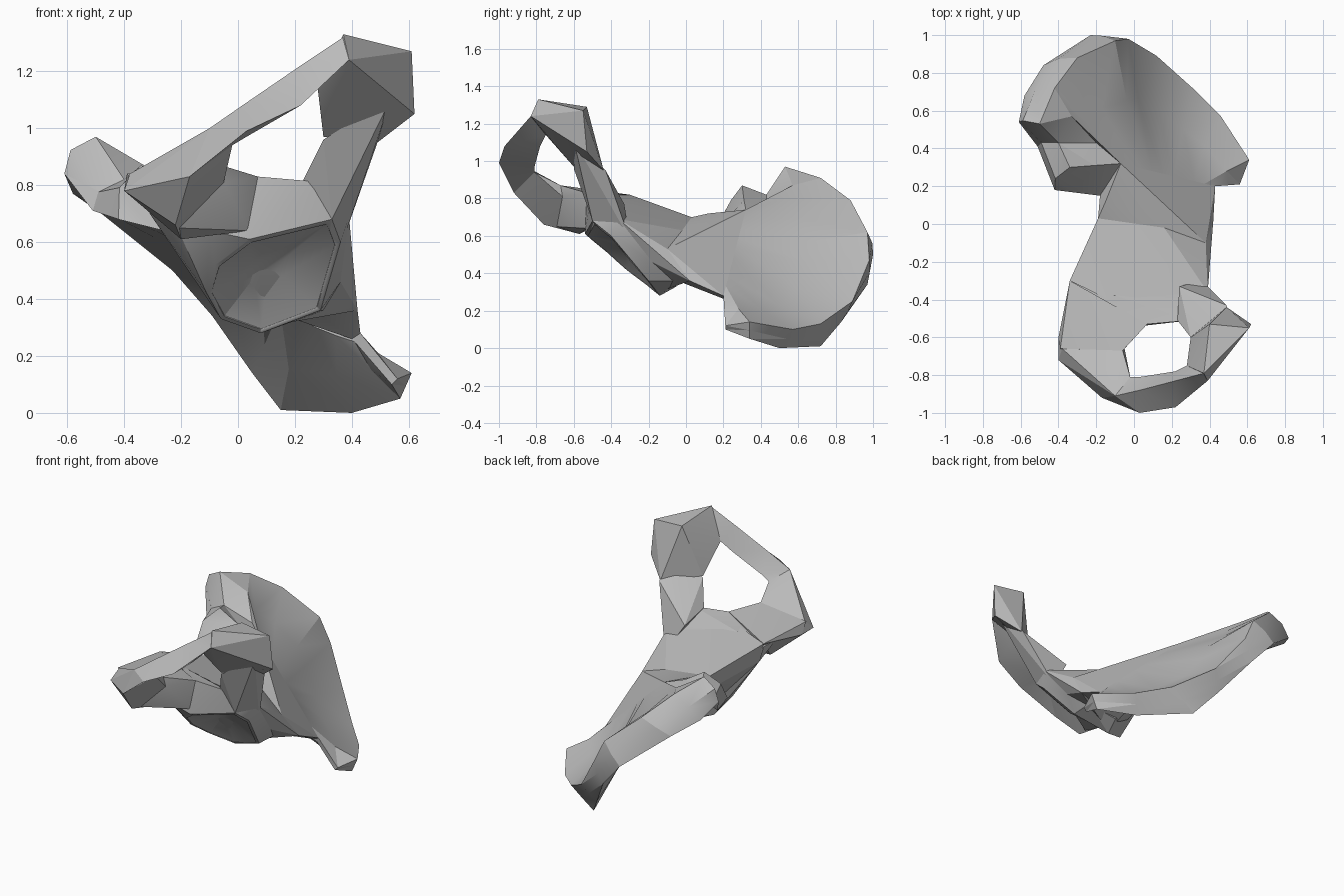
import bpy
import bmesh
from mathutils import Vector

cube = bpy.data.objects.get("Cube")
if cube:
    bpy.data.objects.remove(cube, do_unlink=True)

bone = bpy.data.materials.new("bone grey")
bone.use_nodes = True
bone.diffuse_color = (0.5, 0.5, 0.5, 1)
bone.node_tree.nodes["Principled BSDF"].inputs["Base Color"].default_value = bone.diffuse_color


def finish(name, bm, angle=0.35):
    """Turn a bmesh into a named, shaded object."""
    bmesh.ops.recalc_face_normals(bm, faces=bm.faces[:])
    mesh = bpy.data.meshes.new(name)
    bm.to_mesh(mesh)
    bm.free()
    mesh.materials.append(bone)
    obj = bpy.data.objects.new(name, mesh)
    bpy.context.collection.objects.link(obj)
    bpy.ops.object.select_all(action='DESELECT')
    obj.select_set(True)
    bpy.context.view_layer.objects.active = obj
    bpy.ops.object.shade_smooth_by_angle(angle=angle)
    return obj


def hull(name, points):
    """Faceted solid wrapped around a few landmark points."""
    bm = bmesh.new()
    verts = [bm.verts.new(p) for p in points]
    result = bmesh.ops.convex_hull(bm, input=verts)
    loose = {v for v in result["geom_interior"] if isinstance(v, bmesh.types.BMVert)}
    bmesh.ops.delete(bm, geom=list(loose), context='VERTS')
    return finish(name, bm)


def loft(name, sections):
    """Skin closed cross-sections one after another and cap both ends."""
    bm = bmesh.new()
    rings = [[bm.verts.new(p) for p in section] for section in sections]
    for a, b in zip(rings, rings[1:]):
        for i in range(len(a)):
            k = (i + 1) % len(a)
            bm.faces.new((a[i], a[k], b[k], b[i]))
    bm.faces.new(rings[0])
    bm.faces.new(rings[-1])
    bmesh.ops.remove_doubles(bm, verts=bm.verts[:], dist=.0005)
    bmesh.ops.triangulate(bm, faces=bm.faces[:])
    return finish(name, bm)


# Wing: broad hollow plate fanning from the neck to a thick curved crest
crest = [  # upper lip, lower lip
    ((-.34, .3, .87), (-.42, .18, .68)),
    ((-.4, .43, .82), (-.51, .41, .71)),
    ((-.5, .53, .97), (-.61, .54, .84)),
    ((-.42, .72, .91), (-.58, .68, .77)),
    ((-.3, .88, .79), (-.48, .84, .7)),
    ((-.1, .97, .62), (-.23, 1, .5)),
    ((-.03, .98, .47), (-.09, .97, .34)),
    ((.12, .89, .25), (.05, .83, .14)),
    ((.31, .72, .13), (.15, .72, .01)),
    ((.46, .57, .1), (.4, .5, 0)),
    ((.61, .34, .14), (.57, .34, .05)),
    ((.56, .21, .12), (.54, .21, .1)),
]
notch = [(-.21, .31, .79), (-.2, .43, .76), (-.33, .57, .87)]  # folds behind the rear spine
neck_upper = Vector((-.07, .32, .74)), Vector((.43, .2, .28))
neck_lower = Vector((-.18, .15, .62)), Vector((.41, .21, .25))
sections = []
for i, (upper, lower) in enumerate(crest):
    t = max(0, i - 2) / (len(crest) - 3)
    upper, lower = Vector(upper), Vector(lower)
    root_up, root_low = neck_upper[0].lerp(neck_upper[1], t), neck_lower[0].lerp(neck_lower[1], t)
    belly = t * (1 - t)
    root_low.z -= .2 * belly
    mid_up, mid_low = root_up.lerp(upper, .55), root_low.lerp(lower, .55)
    mid_up -= Vector((.6, .1, .8)) * .2 * belly
    if i < len(notch):
        mid_up = Vector(notch[i])
    outward = (upper + lower - mid_up - mid_low).normalized()
    lip = (upper + lower) / 2 + outward * .04 * (1 - t) ** 3
    sections.append((root_up, mid_up, upper, lip, lower, mid_low, root_low))
loft("wing", sections)

# Neck: hollow-backed bridge from the ring block to the wing, in two spans
waist = [(-.19, .03, .7), (.16, -.02, .63), (.38, -.1, .53), (.42, .02, .36),
         (.28, -.02, .35), (.05, -.02, .38), (-.17, .02, .6)]
hull("neck_front", waist + [
    (-.34, -.3, .82), (.07, -.5, .81), (.39, -.36, .69), (.36, -.18, .46),
    (.08, -.14, .3), (-.11, -.25, .45), (-.31, -.3, .7),
])
hull("neck_back", waist + [
    (-.15, .12, .72), (-.07, .32, .74), (.43, .2, .28), (.4, .21, .26),
    (-.18, .15, .62), (.1, .25, .42),
])

# Socket block: solid front of the body
rim = [Vector(p) for p in (
    (-.11, -.32, .42), (-.06, -.2, .33), (.08, -.14, .28), (.29, -.2, .36),
    (.36, -.4, .6), (.33, -.5, .68), (.04, -.54, .61), (-.08, -.43, .52))]
socket_block = hull("socket_block", rim + [
    (-.2, -.45, .62), (-.1, -.53, .64), (.07, -.53, .83), (.3, -.51, .81),
    (-.34, -.3, .8), (-.34, -.43, .8), (.39, -.36, .69), (.36, -.18, .46),
    (.1, -.05, .33), (.3, -.05, .36), (-.31, -.3, .7),
])

# Socket: shallow faceted bowl cut into the block
centre = sum(rim, Vector()) / len(rim)
axis = Vector((0, -.68, -.73))
cutter = hull("socket_cutter", [
    centre + (p - centre) * scale + axis * shift
    for p in rim for scale, shift in ((1, .06), (.92, 0), (.3, -.06))])
cutter.hide_render = True
cut = socket_block.modifiers.new("socket", 'BOOLEAN')
cut.operation = 'DIFFERENCE'
cut.solver = 'EXACT'
cut.object = cutter
bpy.context.view_layer.objects.active = socket_block
bpy.ops.object.modifier_apply(modifier=cut.name)
bpy.data.objects.remove(cutter, do_unlink=True)

# Seat: heavy lower corner of the ring, in two halves around the opening
hull("seat_back", [
    (-.34, -.43, .81), (-.4, -.6, .78), (-.39, -.66, .84), (-.2, -.57, .61),
    (-.22, -.7, .65), (-.1, -.53, .63), (.04, -.53, .64), (.07, -.53, .83),
    (-.06, -.67, .87), (-.05, -.66, .81), (-.34, -.3, .82),
])
hull("seat_front", [
    (-.4, -.6, .78), (-.4, -.72, .78), (-.38, -.66, .84), (-.2, -.57, .61),
    (-.22, -.76, .66), (-.17, -.92, .83), (-.1, -.91, 1), (-.02, -.81, .94),
    (-.06, -.67, .87), (-.05, -.66, .81),
])

# Lower branch: three-sided bar sweeping forward round the opening
loft("lower_branch", [  # top ridge, outer edge, inner edge
    ((-.1, -.91, 1), (-.17, -.92, .83), (-.02, -.81, .94)),
    ((.03, -.88, 1.09), (.03, -1, .99), (.03, -.81, .97)),
    ((.22, -.83, 1.22), (.22, -.97, 1.08), (.22, -.78, 1.08)),
    ((.37, -.79, 1.32), (.39, -.83, 1.24), (.28, -.75, 1.14)),
])

# Front knob: angular block at the top of the ring
hull("front_knob", [
    (.37, -.79, 1.33), (.39, -.83, 1.24), (.28, -.75, 1.14), (.61, -.55, 1.27),
    (.62, -.53, 1.05), (.55, -.62, 1.12), (.3, -.6, .97), (.49, -.44, .95),
    (.4, -.53, 1.29),
])

# Upper branch: strut from the knob down to the body
hull("upper_branch", [
    (.54, -.6, 1.11), (.49, -.43, .95), (.3, -.6, .96),
    (.23, -.51, .82), (.31, -.54, .8), (.33, -.5, .68), (.39, -.36, .7),
    (.36, -.3, .58), (.24, -.33, .77),
])
